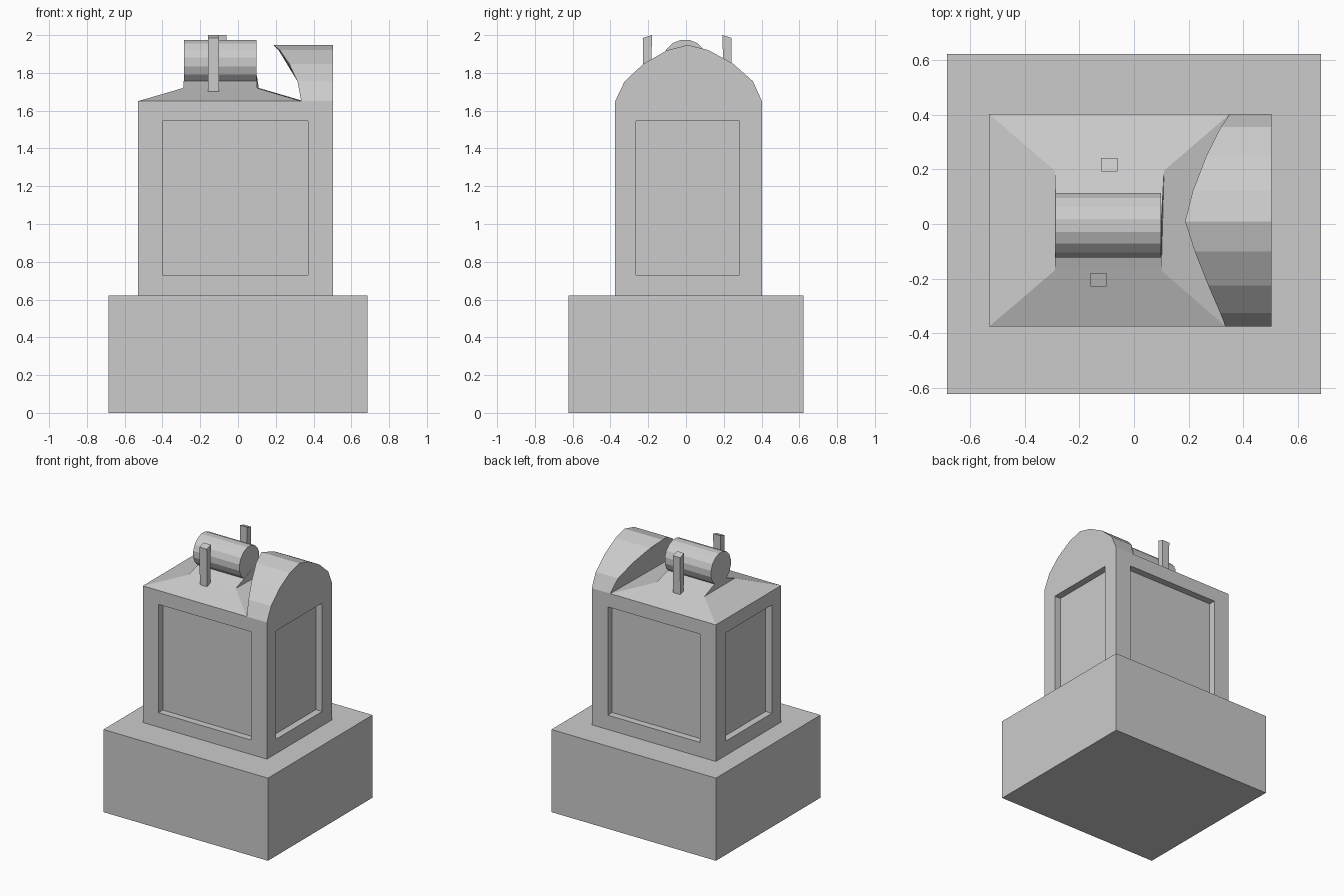
import bpy, bmesh, math
from mathutils import Vector

if "Cube" in bpy.data.objects:
    bpy.data.objects.remove(bpy.data.objects["Cube"])


def make_object(name, bm):
    bmesh.ops.recalc_face_normals(bm, faces=bm.faces)
    mesh = bpy.data.meshes.new(name)
    bm.to_mesh(mesh)
    bm.free()
    obj = bpy.data.objects.new(name, mesh)
    bpy.context.collection.objects.link(obj)
    return obj


def box(lo, hi):
    bm = bmesh.new()
    bmesh.ops.create_cube(bm, size=1)
    for v in bm.verts:
        v.co = Vector([(lo[i] + hi[i]) / 2 + v.co[i] * (hi[i] - lo[i]) for i in range(3)])
    return bm


def loft(bm, ends):
    """Skin between two matching point loops and cap both ends."""
    a, b = [[bm.verts.new(p) for p in loop] for loop in ends]
    n = len(a)
    for i in range(n):
        j = (i + 1) % n
        bm.faces.new((a[i], a[j], b[j], b[i]))
    bm.faces.new(a)
    bm.faces.new(b)


# Plinth
make_object("plinth", box((-0.685, -0.622, 0), (0.685, 0.622, 0.622)))

# Body with a recessed panel on each of the four sides
X0, X1, Y0, Y1, EAVE = -0.53, 0.503, -0.375, 0.402, 1.65
bm = box((X0, Y0, 0.622), (X1, Y1, EAVE))
bm.normal_update()
sides = [f for f in bm.faces if abs(f.normal.z) < 0.5]
for face in sides:
    axis = 0 if abs(face.normal.y) > 0.5 else 1
    lo, hi = ((-0.40, 0.37), (-0.265, 0.282))[axis]
    normal = face.normal.copy()
    bmesh.ops.inset_individual(bm, faces=[face], thickness=0.1)
    mid = face.calc_center_median()
    for v in face.verts:
        v.co[axis] = hi if v.co[axis] > mid[axis] else lo
        v.co.z = 1.545 if v.co.z > mid.z else 0.73
    bmesh.ops.inset_individual(bm, faces=[face], thickness=0)
    for v in face.verts:
        v.co -= normal * 0.052
make_object("body", bm)

# Hipped roof with a raised gable under the drum
bm = bmesh.new()
eave = [bm.verts.new(p) for p in ((X0, Y0, EAVE), (0.335, Y0, EAVE),
                                  (0.35, Y1, EAVE), (X0, Y1, EAVE))]
hip = [bm.verts.new(p) for p in ((-0.29, -0.17, 1.72), (0.10, -0.17, 1.72),
                                 (0.11, 0.195, 1.72), (-0.29, 0.195, 1.72))]
ridge = [bm.verts.new(p) for p in ((-0.285, 0.01, 1.785), (0.10, 0.01, 1.785))]
for i in range(4):
    j = (i + 1) % 4
    bm.faces.new((eave[i], eave[j], hip[j], hip[i]))
bm.faces.new((hip[0], hip[1], ridge[1], ridge[0]))
bm.faces.new((hip[2], hip[3], ridge[0], ridge[1]))
bm.faces.new((hip[1], hip[2], ridge[1]))
bm.faces.new((hip[3], hip[0], ridge[0]))
bm.faces.new(eave)
make_object("roof", bm)

# Arched hood, overhanging more toward its crown
arch = [(0.335, -0.375, 1.65), (0.315, -0.325, 1.755), (0.272, -0.225, 1.848),
        (0.222, -0.10, 1.92), (0.187, 0.01, 1.948), (0.215, 0.12, 1.92),
        (0.265, 0.25, 1.848), (0.318, 0.355, 1.755), (0.35, 0.402, 1.65)]
bm = bmesh.new()
loft(bm, (arch, [(X1, y, z) for x, y, z in arch]))
make_object("arched_hood", bm)

# Sixteen-sided drum lying along x
bm = bmesh.new()
angles = [math.tau * (i + 0.5) / 16 for i in range(16)]
loft(bm, [[(x, -0.005 + 0.12 * math.sin(a), 1.857 + 0.12 * math.cos(a)) for a in angles]
          for x in (-0.287, 0.098)])
make_object("drum", bm)

# Upright posts in front of and behind the drum, tops sloping outward
for name, x, y, s in (("front_post", -0.13, -0.205, -1), ("back_post", -0.09, 0.218, 1)):
    profile = [(y - s * 0.018, 1.67), (y - s * 0.025, 2.0),
               (y + s * 0.024, 1.985), (y + s * 0.02, 1.67)]
    bm = bmesh.new()
    loft(bm, [[(px, py, pz) for py, pz in profile] for px in (x - 0.03, x + 0.03)])
    make_object(name, bm)
